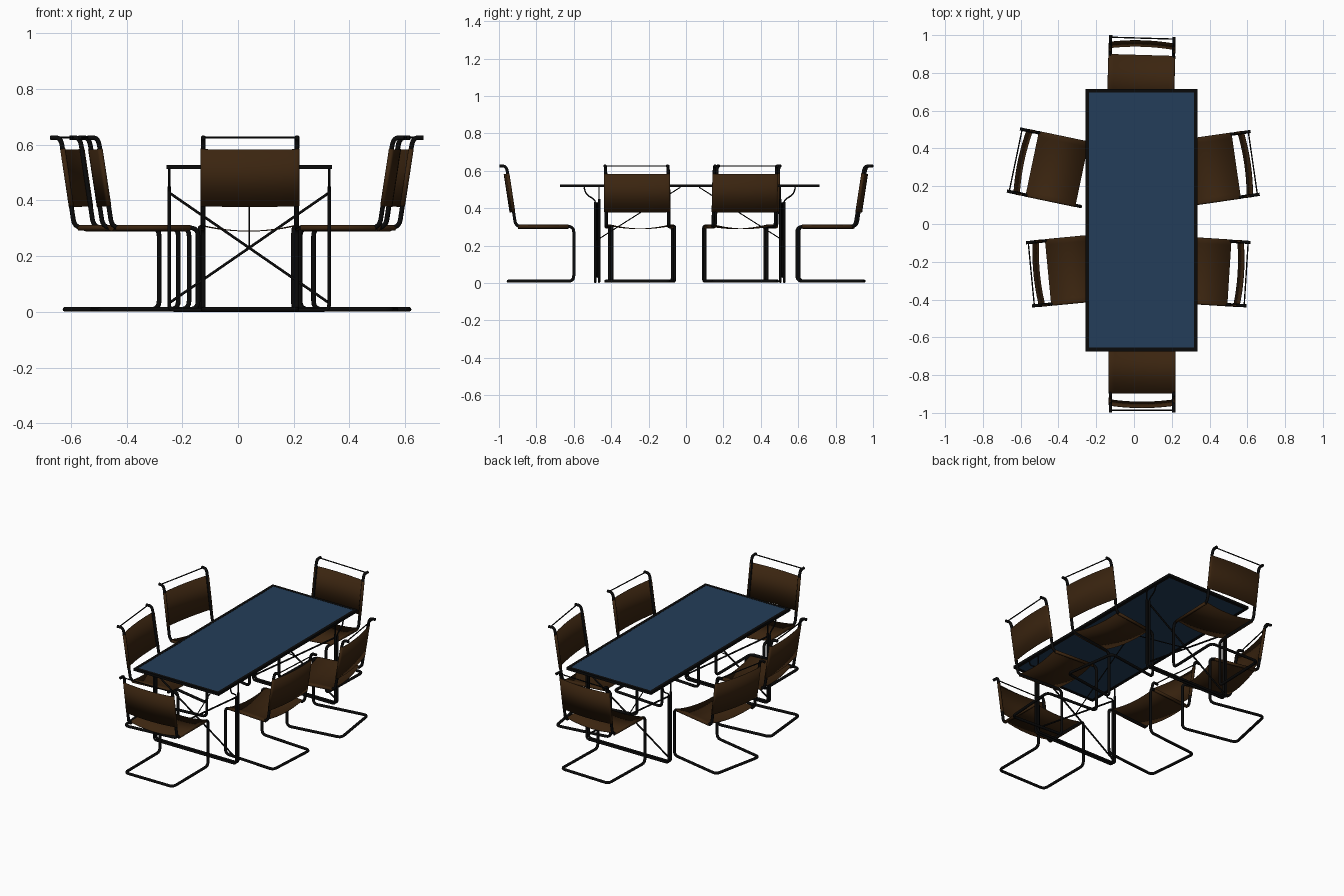
import bpy, bmesh, math
from mathutils import Vector, Matrix

cube = bpy.data.objects.get("Cube")
if cube:
    bpy.data.objects.remove(cube, do_unlink=True)


def material(name, rgb):
    m = bpy.data.materials.new(name)
    m.use_nodes = True
    m.diffuse_color = (*rgb, 1)
    bsdf = m.node_tree.nodes["Principled BSDF"]
    bsdf.inputs["Base Color"].default_value = (*rgb, 1)
    bsdf.inputs["Roughness"].default_value = 0.6
    return m


BLACK = material("black_metal", (0.003, 0.003, 0.003))
BROWN = material("brown_leather", (0.043, 0.018, 0.005))
BLUE = material("blue_glass", (0.017, 0.047, 0.100))


def add_object(name, mesh, mat, matrix=Matrix()):
    ob = bpy.data.objects.new(name, mesh)
    bpy.context.collection.objects.link(ob)
    if not mesh.materials:
        mesh.materials.append(mat)
    ob.matrix_world = matrix
    return ob


def rounded(points, radius, steps=5):
    """Replace the inner corners of a path with short arcs."""
    pts = [Vector(p) for p in points]
    out = [pts[0]]
    for a, b, c in zip(pts, pts[1:], pts[2:]):
        p = b + (a - b).normalized() * min(radius, (a - b).length * 0.45)
        q = b + (c - b).normalized() * min(radius, (c - b).length * 0.45)
        for i in range(steps + 1):
            t = i / steps
            out.append(p * (1 - t) ** 2 + b * 2 * t * (1 - t) + q * t * t)
    return out + [pts[-1]]


def tube_mesh(name, points, r, corner=0.02):
    """Round tube along a path, as a mesh."""
    path = rounded(points, corner)
    curve = bpy.data.curves.new(name, 'CURVE')
    curve.dimensions = '3D'
    curve.bevel_depth = r
    curve.bevel_resolution = 3
    curve.use_fill_caps = True
    spline = curve.splines.new('POLY')
    spline.points.add(len(path) - 1)
    for sp, p in zip(spline.points, path):
        sp.co = (*p, 1)
    spline.use_smooth = True
    temp = bpy.data.objects.new(name, curve)
    mesh = bpy.data.meshes.new_from_object(temp)
    bpy.data.objects.remove(temp)
    mesh.name = name
    return mesh


def box(name, lo, hi, mat):
    bm = bmesh.new()
    bmesh.ops.create_cube(bm, size=1)
    lo, hi = Vector(lo), Vector(hi)
    for v in bm.verts:
        v.co = (lo + hi) / 2 + v.co * (hi - lo)
    mesh = bpy.data.meshes.new(name)
    bm.to_mesh(mesh)
    bm.free()
    return add_object(name, mesh, mat)


HALF = 0.168      # chair tube spacing from its centre line
TUBE = 0.0085


def sling_mesh(name, start, end, normal, bow):
    """Leather sheet wrapped round both side tubes, bowed in between."""
    start, end, normal = Vector(start), Vector(end), Vector(normal).normalized()
    wrap = TUBE + 0.001
    section = []
    for i in range(7):
        a = math.radians(-110 + 200 * i / 6)
        section.append((HALF + wrap * math.cos(a), wrap * math.sin(a)))
    for i in range(1, 8):
        x = HALF * (1 - i / 8)
        section.append((x, wrap - bow * (1 - (x / HALF) ** 2)))
    section += [(0, wrap - bow)] + [(-x, n) for x, n in reversed(section)]
    bm = bmesh.new()
    rows = [[bm.verts.new(p + normal * n + Vector((x, 0, 0))) for x, n in section]
            for p in (start, end)]
    for i in range(len(section) - 1):
        f = bm.faces.new((rows[0][i], rows[0][i + 1], rows[1][i + 1], rows[1][i]))
        f.smooth = True
    bmesh.ops.recalc_face_normals(bm, faces=bm.faces)
    bmesh.ops.solidify(bm, geom=bm.faces[:], thickness=0.003)
    mesh = bpy.data.meshes.new(name)
    bm.to_mesh(mesh)
    bm.free()
    return mesh


# Chair parts, facing +y with the seat's back corner at the origin
SEAT_Z, FLOOR_Z = 0.302, 0.0095


def back_y(z):
    return -0.046 * (z - SEAT_Z) / 0.3


side = [(HALF, -0.088, 0.625), (HALF, -0.05, 0.625), (HALF, 0, SEAT_Z),
        (HALF, 0.31, SEAT_Z), (HALF, 0.31, FLOOR_Z), (HALF, -0.04, FLOOR_Z)]
loop = side + [(-x, y, z) for x, y, z in reversed(side)]
tilt = Vector((0, -0.3, -0.046))
chair_parts = [
    ("chair_frame", tube_mesh("chair_frame", loop, TUBE, 0.03), BLACK),
    ("chair_top_rod", tube_mesh("chair_top_rod", [(-HALF, -0.076, 0.626),
                                                  (HALF, -0.076, 0.626)], 0.0035), BLACK),
    ("chair_seat", sling_mesh("chair_seat", (0, 0.013, SEAT_Z), (0, 0.283, SEAT_Z),
                              (0, 0, 1), 0.02), BROWN),
    ("chair_back", sling_mesh("chair_back", (0, back_y(0.38), 0.38),
                              (0, back_y(0.585), 0.585), tilt, -0.012), BROWN),
]

# Chair places: x, y, facing angle in degrees
places = {
    "front": (0.043, -0.91, 90), "back": (0.042, 0.908, 268.3),
    "right_back": (-0.552, 0.321, -11.8), "right_front": (-0.468, -0.258, 5.5),
    "left_back": (0.554, 0.311, 188.2), "left_front": (0.518, -0.26, 176.4),
}
for place, (x, y, angle) in places.items():
    where = Matrix.Translation((x, y, 0)) @ Matrix.Rotation(math.radians(angle - 90), 4, 'Z')
    for name, mesh, mat in chair_parts:
        add_object(f"{place}_{name}", mesh, mat, where)

# Table top: glass in a dark rim
CX, CY = 0.04, 0.02
HX, HY, RIM = 0.297, 0.694, 0.019
Z0, Z1 = 0.512, 0.528
box("table_glass", (CX - HX + RIM, CY - HY + RIM, Z0 + 0.002),
    (CX + HX - RIM, CY + HY - RIM, Z1 - 0.001), BLUE)
for s, tag in ((-1, "right"), (1, "left")):
    xs = sorted((CX + s * HX, CX + s * (HX - RIM)))
    box(f"table_rim_{tag}", (xs[0], CY - HY, Z0), (xs[1], CY + HY, Z1), BLACK)
for s, tag in ((-1, "front"), (1, "back")):
    ys = sorted((CY + s * HY, CY + s * (HY - RIM)))
    box(f"table_rim_{tag}", (CX - HX + RIM, ys[0], Z0), (CX + HX - RIM, ys[1], Z1), BLACK)

# Table legs: twin-tube hoops with cross braces and thin supports
LX = 0.287


def table_tube(name, pts, r, corner=0.02):
    add_object(name, tube_mesh(name, [(CX + x, CY + y, z) for x, y, z in pts], r, corner), BLACK)


for s, tag in ((-1, "front"), (1, "back")):
    mid = s * 0.495
    for off, top in ((-0.0105, 0.45), (0.0105, 0.432)):
        y = mid + s * off
        table_tube(f"table_hoop_{tag}", [(-LX, y, top), (-LX, y, 0.007),
                                         (LX, y, 0.007), (LX, y, top)], 0.0067)
    for sx in (-1, 1):
        table_tube(f"table_brace_{tag}", [(-sx * LX, mid, 0.428), (sx * LX, mid, 0.032)], 0.005)
        table_tube(f"table_bracket_{tag}", [(sx * LX, s * 0.505, 0.43), (sx * LX, s * 0.508, 0.445),
                                            (sx * LX, s * 0.555, 0.475),
                                            (sx * LX, s * 0.565, Z0)], 0.004)
        table_tube(f"table_post_{tag}", [(sx * LX, s * 0.485, 0.44), (sx * LX, s * 0.485, Z0)], 0.004)
    table_tube(f"table_stay_{tag}", [(0, mid, 0.23), (0, s * 0.05, Z0)], 0.003)
